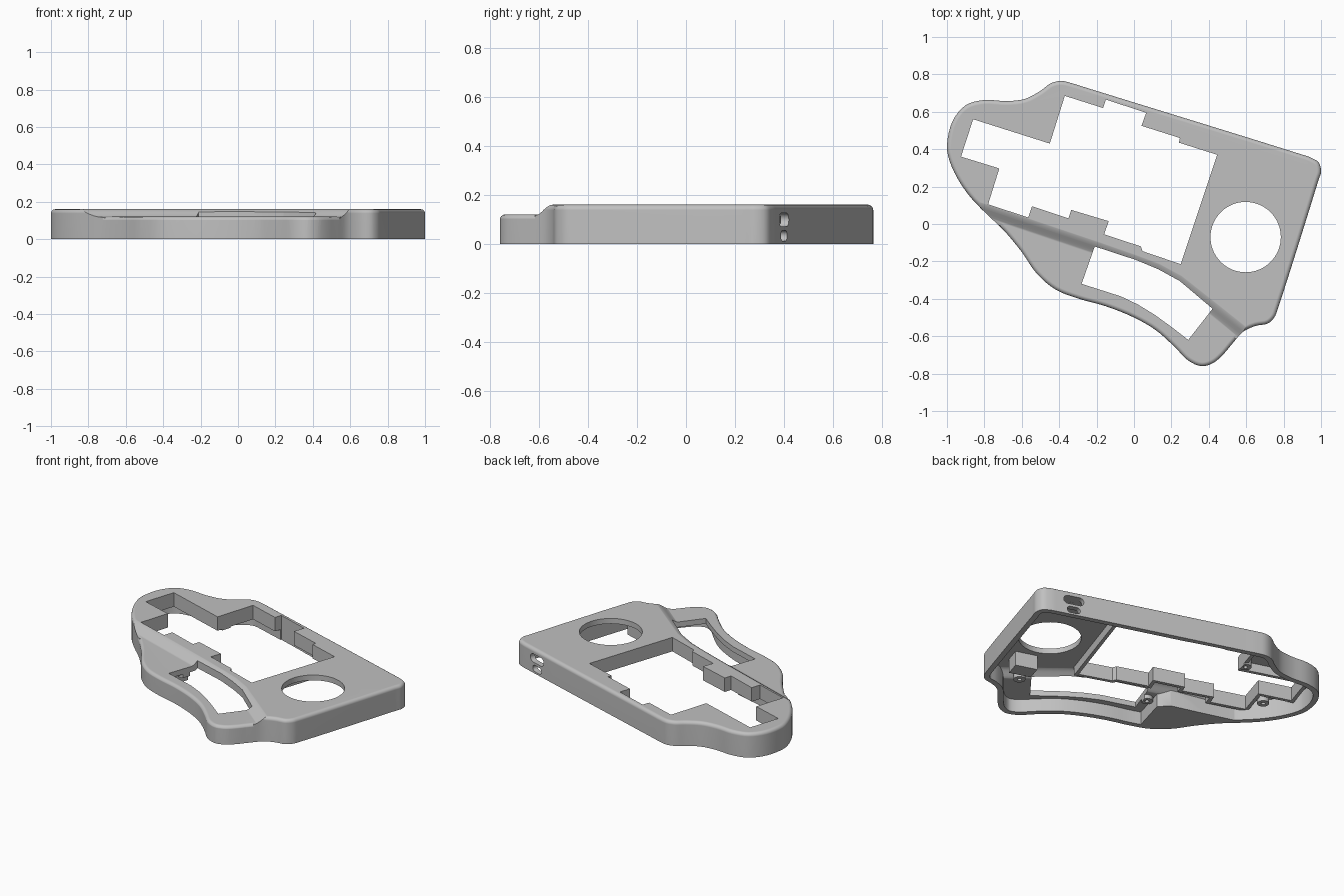
import bpy, bmesh, math
from mathutils import Vector, Matrix

cube = bpy.data.objects.get("Cube")
if cube:
    bpy.data.objects.remove(cube, do_unlink=True)

grey = bpy.data.materials.new("shell_grey")
grey.use_nodes = True
grey.diffuse_color = (0.53, 0.53, 0.53, 1)
grey.node_tree.nodes["Principled BSDF"].inputs["Base Color"].default_value = (0.53, 0.53, 0.53, 1)

HIGH, LOW, ROUND, WALL = 0.16, 0.12, 0.022, 0.035
SLOPE = 0.095                        # width of the soft step
ALONG = Vector((0.955, -0.297, 0))   # direction of the straight back wall
TILT = math.atan2(ALONG.y, ALONG.x)


def loft(name, rings):
    """Solid made from equal-length rings of 3D points, capped at both ends."""
    bm = bmesh.new()
    vs = [[bm.verts.new(p) for p in ring] for ring in rings]
    n = len(vs[0])
    for a, b in zip(vs, vs[1:]):
        for i in range(n):
            bm.faces.new((a[i], a[(i + 1) % n], b[(i + 1) % n], b[i]))
    bm.faces.new(vs[0][::-1])
    bm.faces.new(vs[-1])
    bmesh.ops.recalc_face_normals(bm, faces=bm.faces)
    me = bpy.data.meshes.new(name)
    bm.to_mesh(me)
    bm.free()
    me.materials.append(grey)
    ob = bpy.data.objects.new(name, me)
    bpy.context.collection.objects.link(ob)
    return ob


def combine(target, tool, op):
    m = target.modifiers.new("cut", 'BOOLEAN')
    m.operation, m.object, m.solver = op, tool, 'EXACT'
    bpy.context.view_layer.objects.active = target
    bpy.ops.object.modifier_apply(modifier=m.name)
    bpy.data.objects.remove(tool, do_unlink=True)


def smooth_loop(pts, steps=4):
    """Closed centripetal spline through the points."""
    out, n = [], len(pts)
    for i in range(n):
        p = [Vector(pts[(i + k) % n]) for k in (-1, 0, 1, 2)]
        t = [0]
        for a, b in zip(p, p[1:]):
            t.append(t[-1] + (b - a).length ** 0.5)
        for s in range(steps):
            u = t[1] + (t[2] - t[1]) * s / steps
            mix = lambda a, b, i, j: a * ((t[j] - u) / (t[j] - t[i])) + b * ((u - t[i]) / (t[j] - t[i]))
            a = [mix(p[k], p[k + 1], k, k + 1) for k in range(3)]
            b = [mix(a[k], a[k + 1], k, k + 2) for k in range(2)]
            out.append(mix(b[0], b[1], 1, 2))
    return out


def inset(pts, d):
    """Shrink (d > 0) or grow (d < 0) a clockwise polygon."""
    out, n = [], len(pts)
    for i in range(n):
        a, b, c = (Vector(pts[(i + k) % n]) for k in (-1, 0, 1))
        e, f = (b - a).normalized(), (c - b).normalized()
        n1, n2 = Vector((e.y, -e.x)), Vector((f.y, -f.x))
        out.append(b + (n1 + n2) * d / max(0.4, 1 + n1.dot(n2)))
    return out


def at(pts, z):
    return [(p[0], p[1], z) for p in pts]


def prism(name, pts, z0, z1):
    return loft(name, [at(pts, z0), at(pts, z1)])


def rounded_slab(name, pts, z0, z1):
    """Prism with a rounded top edge."""
    rings = [at(pts, z0)]
    for k in range(5):
        a = math.pi / 2 * k / 4
        rings.append(at(inset(pts, ROUND * (1 - math.cos(a))), z1 - ROUND * (1 - math.sin(a))))
    return loft(name, rings)


def circle(x, y, r, n=48):
    return [(x + r * math.sin(2 * math.pi * i / n), y + r * math.cos(2 * math.pi * i / n)) for i in range(n)]


# Outline, clockwise from the rounded left lobe
outline = smooth_loop([
    (-1, .42), (-.97, .55), (-.9, .635), (-.8, .663), (-.68, .657), (-.58, .67), (-.5, .712),
    (-.445, .752), (-.39, .765), (-.33, .752), (-.25, .727), (.88, .377), (.945, .355),
    (.988, .328), (1, .28), (.985, .23), (.77, -.45), (.75, -.5), (.715, -.532), (.65, -.545),
    (.585, -.575), (.53, -.635), (.47, -.705), (.42, -.745), (.36, -.76), (.29, -.73),
    (.22, -.66), (.12, -.57), (0, -.5), (-.15, -.44), (-.3, -.398), (-.42, -.35),
    (-.52, -.265), (-.6, -.15), (-.7, -.03), (-.79, .055), (-.88, .15), (-.95, .255), (-.99, .35)])

# Crest of the step between the main deck and the thumb area
crest = [(-1.1, .21), (-.8, .118), (-.18, -.09), (.02, -.16), (.14, -.205), (.26, -.27),
         (.45, -.42), (.62, -.555), (.85, -.74)]


def two_level(name, make, pts, z0, high, low, shift):
    """High slab, lowered in front of the crest with a soft slope."""
    profile = [(-.005, high + .1)]
    for k in range(9):
        profile.append((SLOPE * k / 8, low - .003 + (high + .004 - low) * (1 + math.cos(math.pi * k / 8)) / 2))
    profile += [(SLOPE + .001, -.3), (.95, -.3), (.95, high + .1)]
    rings = [[(x - .5 * (d + shift), y - .87 * (d + shift), z) for d, z in profile] for x, y in crest]
    step = loft("step_cutter", rings)
    combine(step, make("thumb_level", inset(pts, -.0007), -.4, low), 'DIFFERENCE')
    deck = make(name, pts, z0, high)
    combine(deck, step, 'DIFFERENCE')
    return deck


case = two_level("case_shell", rounded_slab, outline, 0, HIGH, LOW, 0)

# Hollow underside, leaving a solid web between the lobe and the thumb area
inner = [p for p in inset(outline, WALL) if min((p - q).length for q in outline) > WALL * .98]
cavity = two_level("cavity", prism, inner, -.1, HIGH - .035, LOW - .035, -.02)
web = [(-1, .18), (-.8, .07), (-.56, .0), (-.34, -.06), (-.28, -.12), (-.345, -.35), (-.36, -.6), (-1, -.6)]
combine(cavity, prism("web", web, -.2, .3), 'DIFFERENCE')
combine(case, cavity, 'DIFFERENCE')

# Round opening in the deck
combine(case, prism("round_cutter", circle(.597, -.07, .188, 64), .1, .4), 'DIFFERENCE')

# Key openings
key_opening = [
    (-.86, .56), (-.45, .43), (-.37, .685), (-.165, .62), (-.15, .665), (.065, .595),
    (.04, .525), (.245, .46), (.24, .435), (.445, .37), (.25, -.215), (.045, -.145),
    (.037, -.12), (-.16, -.055), (-.135, .015), (-.335, .075), (-.35, .03), (-.545, .095),
    (-.565, .035), (-.78, .105), (-.72, .297), (-.925, .36)]
thumb_opening = [
    (-.21, -.12), (.01, -.192), (.13, -.242), (.245, -.305), (.42, -.453), (.29, -.62),
    (.2, -.55), (.11, -.485), (.02, -.43), (-.07, -.387), (-.28, -.32)]

# Skirt hanging around the main opening
combine(case, prism("opening_skirt", inset(key_opening, -.022), .068, .131), 'UNION')

# Block under the lower corner of the deck
turn = Matrix.Rotation(TILT, 2)
corners = [Vector((.57, -.35)) + turn @ Vector(c) for c in ((-.07, .05), (.07, .05), (.07, -.05), (-.07, -.05))]
combine(case, prism("corner_block", corners, .03, .14), 'UNION')

# Screw bosses with blind holes
for x, y, top in ((-.26, -.19, .1), (-.81, .235, .14), (-.45, .5, .14), (.49, -.48, .1)):
    combine(case, prism("screw_boss", circle(x, y, .036, 20), .06, top), 'UNION')
    combine(case, prism("screw_hole", circle(x, y, .013, 16), -.05, top - .01), 'DIFFERENCE')

combine(case, prism("key_cutter", key_opening, -.1, .4), 'DIFFERENCE')
combine(case, prism("thumb_cutter", thumb_opening, -.1, .4), 'DIFFERENCE')

# Rounded port slots through the back wall
out = Vector((.297, .955, 0))
for z, width, height in ((.098, .13, .055), (.033, .085, .042)):
    centre = Vector((.805, .4, z))
    r = height / 2
    ring = []
    for i in range(24):
        a = 2 * math.pi * (i + .5) / 24
        side = math.copysign(width / 2 - r, math.cos(a))
        ring.append(centre + ALONG * (side + r * math.cos(a)) + Vector((0, 0, r * math.sin(a))))
    combine(case, loft("port_cutter", [[p + out * d for p in ring] for d in (-.07, .07)]), 'DIFFERENCE')

# Smooth curved faces, keep the cut edges sharp and the flat faces flat
bpy.ops.object.select_all(action='DESELECT')
case.select_set(True)
bpy.context.view_layer.objects.active = case
bpy.ops.object.shade_smooth_by_angle(angle=math.radians(30))
flat = case.modifiers.new("flat_shading", 'WEIGHTED_NORMAL')
flat.keep_sharp = True
